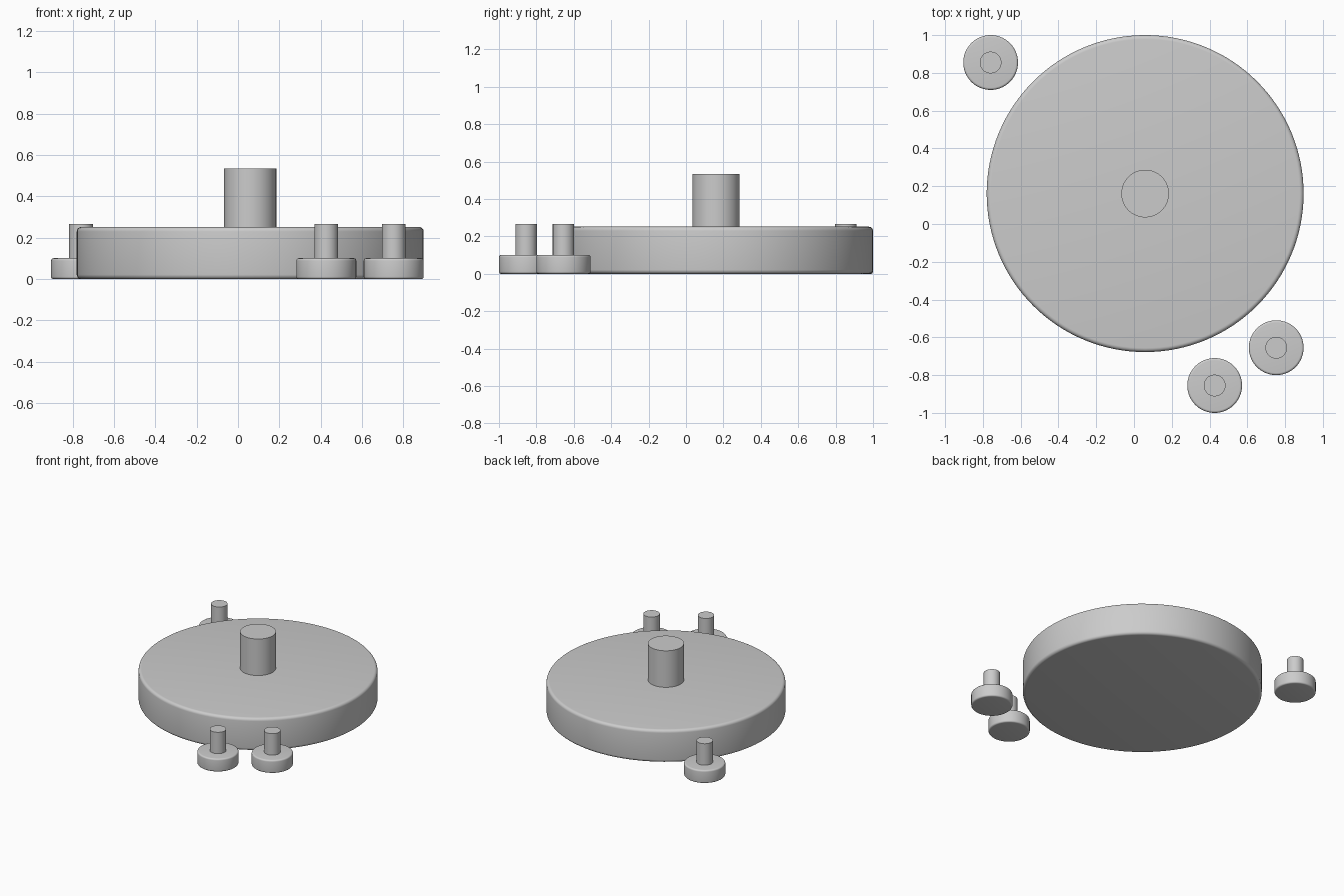
import bpy, bmesh, math

if "Cube" in bpy.data.objects:
    bpy.data.objects.remove(bpy.data.objects["Cube"])

grey = bpy.data.materials.new("plain grey")
grey.diffuse_color = (0.6, 0.6, 0.6, 1)
grey.use_nodes = True
grey.node_tree.nodes["Principled BSDF"].inputs["Base Color"].default_value = grey.diffuse_color


def lathe(name, x, y, profile, segments):
    """Spin an (r, z) profile that starts and ends on the axis."""
    bm = bmesh.new()
    rings = []
    for r, z in profile:
        rings.append([bm.verts.new((r * math.cos(2 * math.pi * i / segments),
                                    r * math.sin(2 * math.pi * i / segments), z))
                      for i in range(segments)])
    for a, b in zip(rings, rings[1:]):
        for i in range(segments):
            j = (i + 1) % segments
            bm.faces.new((a[i], a[j], b[j], b[i]))
    bm.faces.new(rings[0][::-1])
    bm.faces.new(rings[-1])
    mesh = bpy.data.meshes.new(name)
    bm.to_mesh(mesh)
    bm.free()
    mesh.materials.append(grey)
    obj = bpy.data.objects.new(name, mesh)
    obj.location = (x, y, 0)
    bpy.context.collection.objects.link(obj)
    bpy.ops.object.select_all(action='DESELECT')
    obj.select_set(True)
    bpy.context.view_layer.objects.active = obj
    bpy.ops.object.shade_smooth_by_angle(angle=math.radians(35))


def rounded_disc(r, h, bevel, steps=5):
    """Profile of a disc with rounded lower and upper rims."""
    arc = [math.pi / 2 * i / steps for i in range(steps + 1)]
    low = [(r - bevel + bevel * math.sin(a), bevel - bevel * math.cos(a)) for a in arc]
    return low + [(p, h - z) for p, z in reversed(low)]


def post(r, bottom, top):
    return [(r, bottom), (r, top)]


# Large disc with its central peg
lathe("large_disc", 0.059, 0.161, rounded_disc(0.839, 0.252, 0.022), 128)
lathe("large_peg", 0.059, 0.161, post(0.126, 0.2, 0.535), 64)

# Three small knobs, each a disc with a peg
for n, (x, y) in enumerate([(-0.759, 0.855), (0.753, -0.655), (0.427, -0.855)], 1):
    lathe(f"small_disc_{n}", x, y, rounded_disc(0.145, 0.101, 0.012), 64)
    lathe(f"small_peg_{n}", x, y, post(0.0575, 0.07, 0.267), 48)
